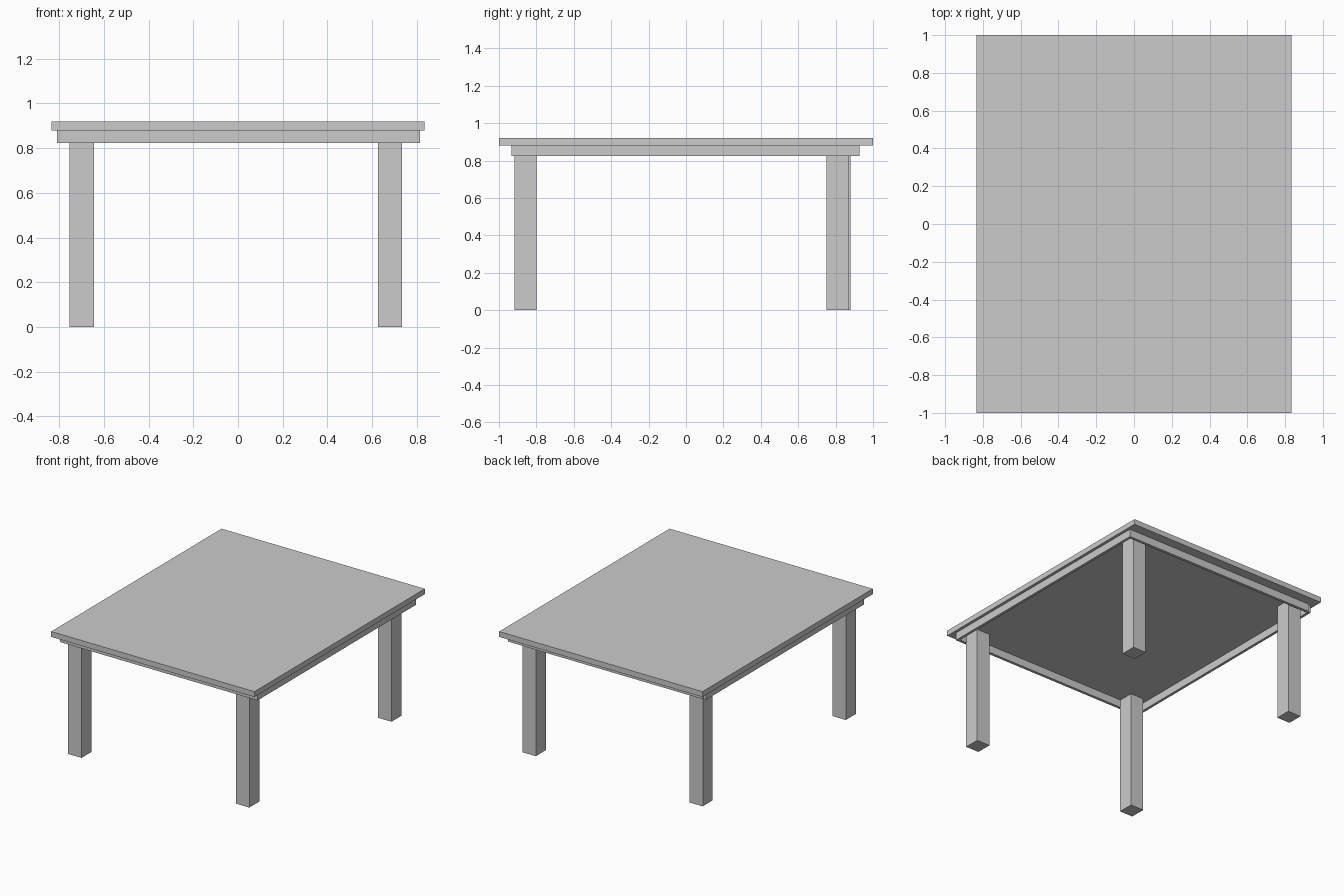
import bpy

if "Cube" in bpy.data.objects:
    bpy.data.objects.remove(bpy.data.objects["Cube"])


def box(name, x, y, z):
    """Box spanning the given (min, max) ranges."""
    bpy.ops.mesh.primitive_cube_add(
        size=1, location=[(a + b) / 2 for a, b in (x, y, z)])
    obj = bpy.context.object
    obj.name = name
    obj.scale = [b - a for a, b in (x, y, z)]
    bpy.ops.object.transform_apply(location=False, rotation=False, scale=True)
    return obj


TOP_Z, UNDER_Z, APRON_Z = 0.92, 0.88, 0.823

# Table top
box("table_top", (-0.835, 0.835), (-1, 1), (UNDER_Z, TOP_Z))

# Apron boards, thin rails under the top
apron = {
    "front_apron": ((-0.81, 0.814), (-0.933, -0.912)),
    "back_apron": ((-0.79, 0.794), (0.906, 0.927)),
    "right_apron": ((0.794, 0.814), (-0.912, 0.927)),
    "left_apron": ((-0.81, -0.79), (-0.912, 0.92)),
}
for name, (x, y) in apron.items():
    box(name, x, y, (APRON_Z, UNDER_Z))

# Square legs, reaching the underside of the top (slightly uneven spacing)
LEG_X, LEG_Y = 0.109, 0.117
legs = {
    "front_left_leg": (-0.699, -0.858),
    "front_right_leg": (0.680, -0.858),
    "back_left_leg": (-0.699, 0.821),
    "back_right_leg": (0.680, 0.811),
}
for name, (x, y) in legs.items():
    box(name, (x - LEG_X / 2, x + LEG_X / 2),
        (y - LEG_Y / 2, y + LEG_Y / 2), (0, UNDER_Z))
